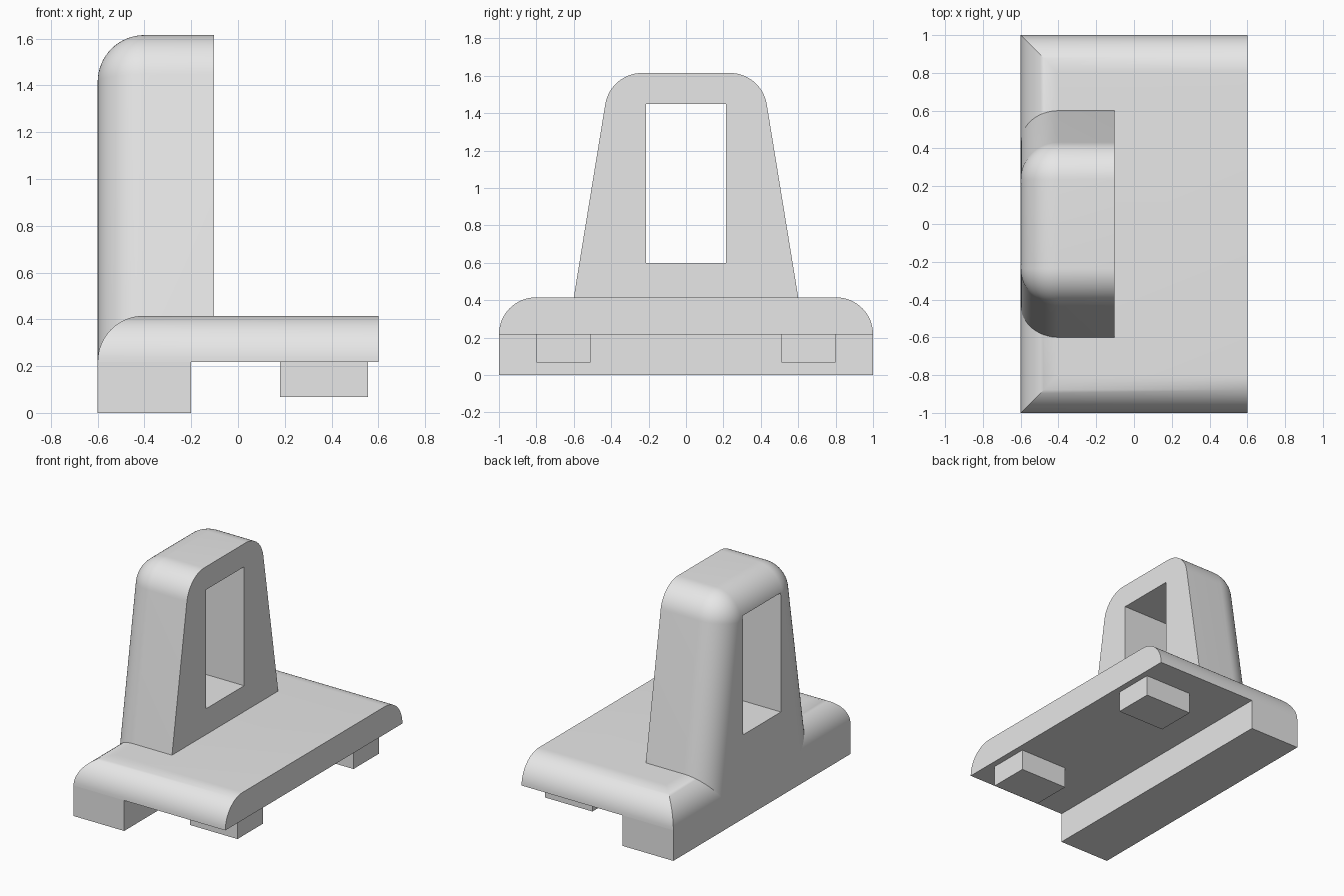
import bpy, bmesh
from math import sin, cos, atan, tan, pi, radians

cube = bpy.data.objects.get("Cube")
if cube:
    bpy.data.objects.remove(cube, do_unlink=True)

grey = bpy.data.materials.new("light grey")
grey.use_nodes = True
grey.diffuse_color = (0.8, 0.8, 0.8, 1)
grey.node_tree.nodes["Principled BSDF"].inputs["Base Color"].default_value = (0.8, 0.8, 0.8, 1)

STEPS = 16            # segments per quarter round
BACK = -0.6           # x of the flat rear side
DECK_BOTTOM, DECK_TOP = 0.218, 0.415


def make_object(name, bm):
    bmesh.ops.remove_doubles(bm, verts=bm.verts, dist=1e-5)
    bmesh.ops.recalc_face_normals(bm, faces=bm.faces)
    mesh = bpy.data.meshes.new(name)
    bm.to_mesh(mesh)
    bm.free()
    mesh.materials.append(grey)
    obj = bpy.data.objects.new(name, mesh)
    bpy.context.collection.objects.link(obj)
    return obj


def loft(name, rings):
    """Skin a list of equal-length closed rings and cap both ends."""
    bm = bmesh.new()
    loops = [[bm.verts.new(p) for p in ring] for ring in rings]
    n = len(loops[0])
    for a, b in zip(loops, loops[1:]):
        for i in range(n):
            j = (i + 1) % n
            bm.faces.new((a[i], a[j], b[j], b[i]))
    bm.faces.new(loops[0])
    bm.faces.new(loops[-1])
    return make_object(name, bm)


def box(name, x0, x1, y0, y1, z0, z1):
    return loft(name, [[(x0, y0, z), (x1, y0, z), (x1, y1, z), (x0, y1, z)]
                       for z in (z0, z1)])


def activate(obj):
    bpy.ops.object.select_all(action="DESELECT")
    obj.select_set(True)
    bpy.context.view_layer.objects.active = obj


def smooth(obj):
    activate(obj)
    bpy.ops.object.shade_smooth_by_angle(angle=radians(30))


quarter = [pi / 2 * i / STEPS for i in range(STEPS + 1)]

# Base plate: rounded on the rear and both ends, mitred at the corners
r = DECK_TOP - DECK_BOTTOM
rings = []
for a in quarter:
    inset, z = r * (1 - cos(a)), DECK_BOTTOM + r * sin(a)
    x, y = BACK + inset, 1 - inset
    rings.append([(x, -y, z), (0.6, -y, z), (0.6, y, z), (x, y, z)])
smooth(loft("base_plate", rings))

# Rear rail and the two feet below the plate
box("rear_rail", BACK, -0.2, -1, 1, 0, DECK_BOTTOM)
for side, s in (("left", 1), ("right", -1)):
    box("foot_" + side, 0.18, 0.556, *sorted((s * 0.51, s * 0.8)), 0.068, DECK_BOTTOM)

# Tapered upright: rounded outline, rounded again towards the rear
R, TOP, FOOT = 0.2, 1.615, 0.225
lean = atan(0.163)
centre_z = TOP - R
centre_y = 0.6 - tan(lean) * (centre_z - DECK_TOP) - R / cos(lean)


def outline(x, radius):
    half = []
    for i in range(STEPS + 1):
        t = lean + (pi / 2 - lean) * i / STEPS
        half.append((centre_y + radius * cos(t), centre_z + radius * sin(t)))
    y0, z0 = half[0]
    half.insert(0, (y0 + tan(lean) * (z0 - FOOT), FOOT))
    return [(x, y, z) for y, z in half] + [(x, -y, z) for y, z in reversed(half)]


upright = loft("upright", [outline(-0.102, R)] +
               [outline(BACK + R * (1 - sin(a)), R * cos(a)) for a in quarter])

# Rectangular window through the upright
cutter = box("window_cutter", -1, 0.4, -0.215, 0.215, 0.6, 1.45)
cutter.hide_render = True
activate(upright)
cut = upright.modifiers.new("window", "BOOLEAN")
cut.operation = "DIFFERENCE"
cut.solver = "EXACT"
cut.object = cutter
bpy.ops.object.modifier_apply(modifier=cut.name)
bpy.data.objects.remove(cutter, do_unlink=True)
smooth(upright)
